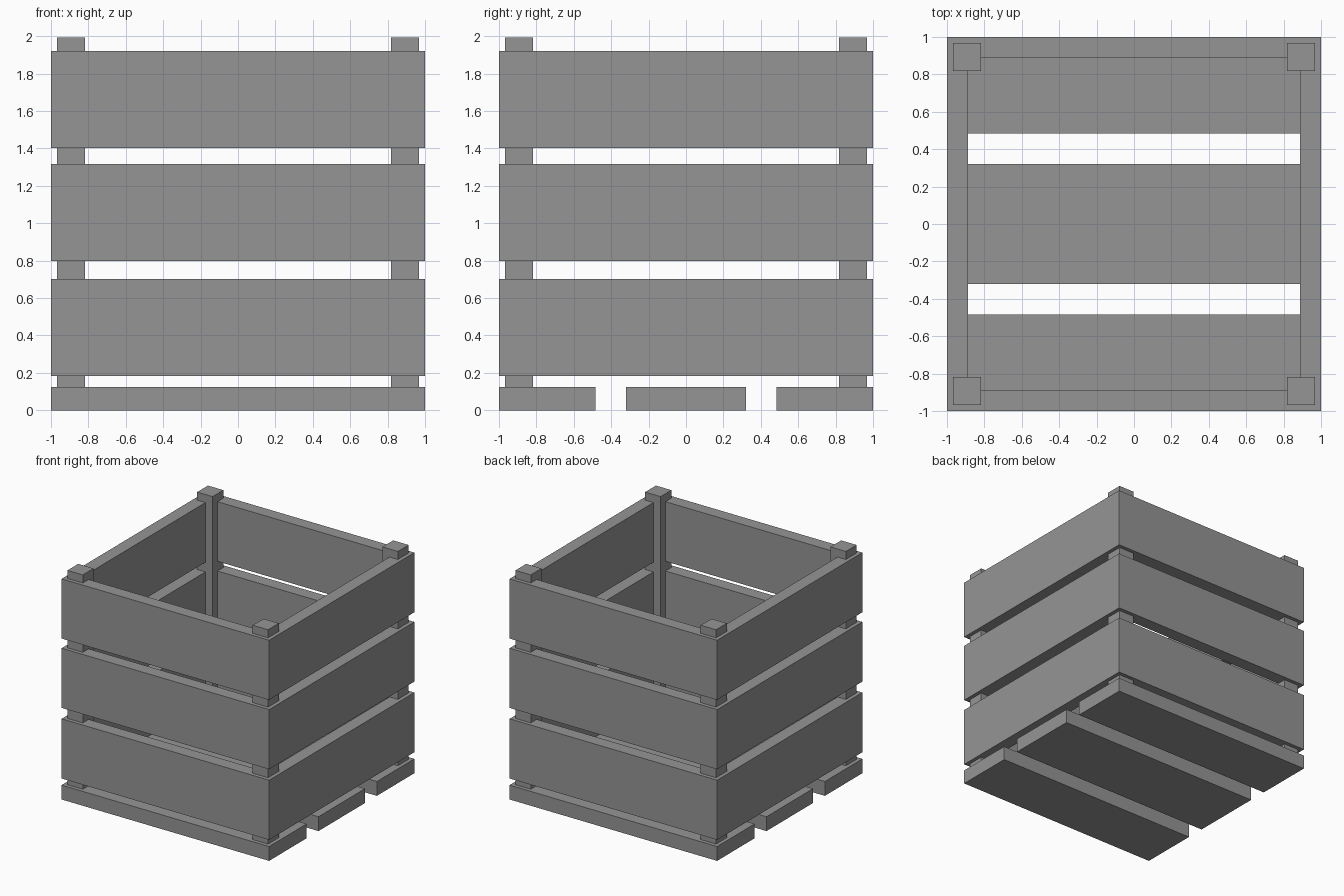
import bpy
import bmesh
from mathutils import Matrix, Vector

cube = bpy.data.objects.get("Cube")
if cube:
    bpy.data.objects.remove(cube, do_unlink=True)

GREY = (0.3, 0.3, 0.3, 1.0)
grey = bpy.data.materials.new("weathered grey")
grey.use_nodes = True
grey.diffuse_color = GREY
grey.node_tree.nodes["Principled BSDF"].inputs["Base Color"].default_value = GREY


def add_object(name, bm):
    bmesh.ops.recalc_face_normals(bm, faces=bm.faces)
    mesh = bpy.data.meshes.new(name)
    bm.to_mesh(mesh)
    bm.free()
    mesh.materials.append(grey)
    obj = bpy.data.objects.new(name, mesh)
    bpy.context.collection.objects.link(obj)


def box(name, low, high):
    low, high = Vector(low), Vector(high)
    bm = bmesh.new()
    place = Matrix.Translation((low + high) / 2) @ Matrix.Diagonal((*(high - low), 1))
    bmesh.ops.create_cube(bm, size=1, matrix=place)
    add_object(name, bm)


def slat_ring(name, bottom, top, outer=1.0, inner=0.887):
    """Four wall slats joined at the corners into a square band."""
    bm = bmesh.new()
    corners = [(-1, -1), (1, -1), (1, 1), (-1, 1)]
    section = [(outer, bottom), (outer, top), (inner, top), (inner, bottom)]
    rows = [[bm.verts.new((x * r, y * r, z)) for r, z in section] for x, y in corners]
    for i in range(4):
        a, b = rows[i], rows[(i + 1) % 4]
        for j in range(4):
            k = (j + 1) % 4
            bm.faces.new((a[j], b[j], b[k], a[k]))
    add_object(name, bm)


# Floor boards
FLOOR_TOP = 0.125
for name, y0, y1 in (("front", -1, -0.483), ("middle", -0.32, 0.32), ("back", 0.483, 1)):
    box(f"floor_board_{name}", (-1, y0, 0), (1, y1, FLOOR_TOP))

# Wall slats
for name, z0, z1 in (("lower", 0.183, 0.703), ("middle", 0.798, 1.318), ("upper", 1.402, 1.922)):
    slat_ring(f"wall_slats_{name}", z0, z1)

# Corner posts
MID, HALF = 0.893, 0.074
for side, x in (("right", -MID), ("left", MID)):
    for end, y in (("front", -MID), ("back", MID)):
        box(f"corner_post_{end}_{side}", (x - HALF, y - HALF, FLOOR_TOP), (x + HALF, y + HALF, 1.992))
